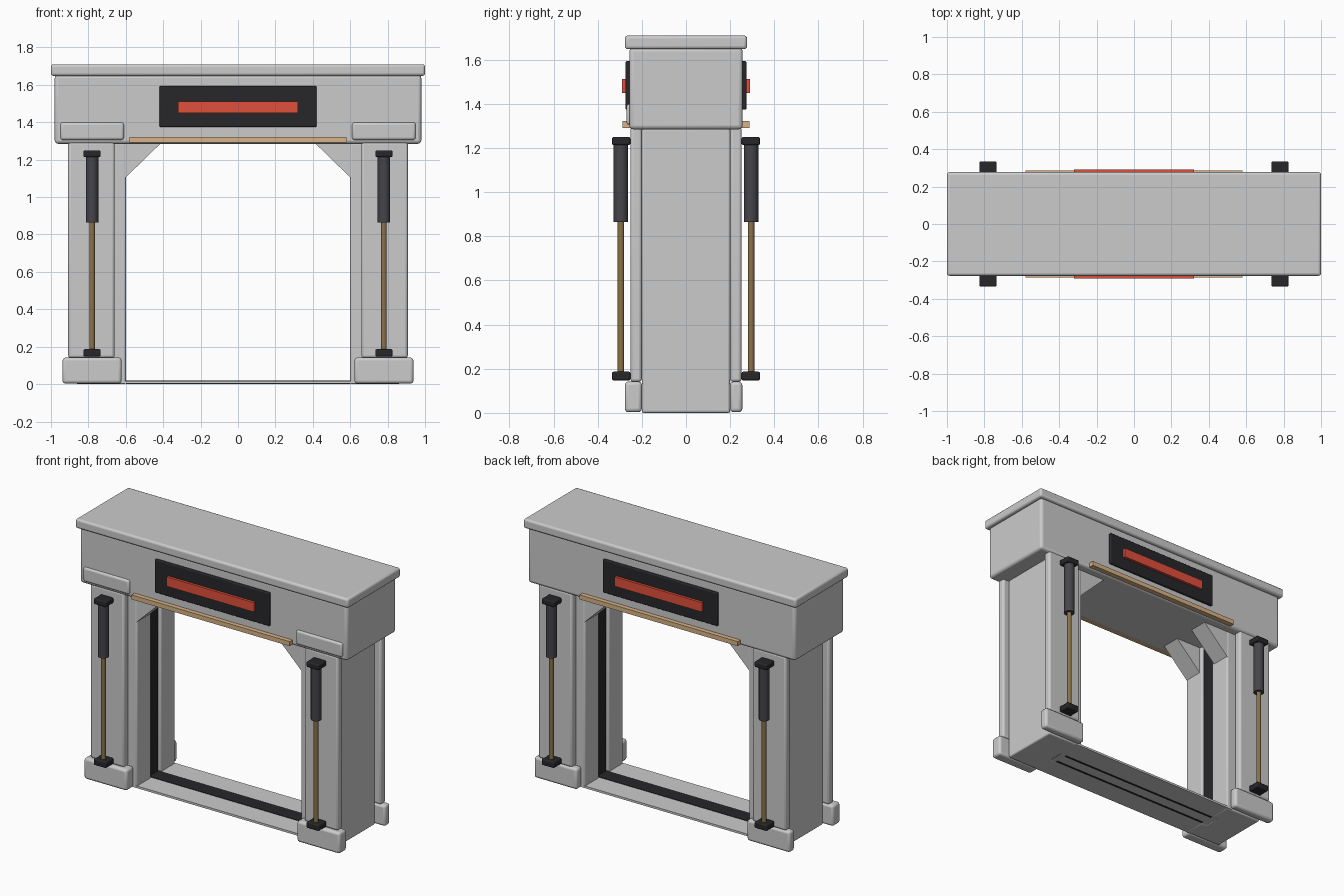
import bpy, bmesh
from mathutils import Matrix

if "Cube" in bpy.data.objects:
    bpy.data.objects.remove(bpy.data.objects["Cube"])


def material(name, rgb):
    m = bpy.data.materials.new(name)
    m.diffuse_color = (*rgb, 1)
    m.use_nodes = True
    m.node_tree.nodes["Principled BSDF"].inputs["Base Color"].default_value = m.diffuse_color
    return m


BLACK = material("black", (0.02, 0.02, 0.023))
DARK = material("dark_metal", (0.06, 0.06, 0.07))
RED = material("red_glow", (0.75, 0.08, 0.045))
BRASS = material("brass", (0.25, 0.17, 0.065))
WOOD = material("tan_strip", (0.68, 0.45, 0.24))


def finish(name, bm, mat=None, bevel=0.0):
    bmesh.ops.recalc_face_normals(bm, faces=bm.faces)
    me = bpy.data.meshes.new(name)
    bm.to_mesh(me)
    bm.free()
    ob = bpy.data.objects.new(name, me)
    bpy.context.collection.objects.link(ob)
    if mat:
        me.materials.append(mat)
    if bevel:
        b = ob.modifiers.new("bevel", "BEVEL")
        b.width, b.segments, b.limit_method = bevel, 3, "ANGLE"
    bpy.context.view_layer.objects.active = ob
    ob.select_set(True)
    bpy.ops.object.shade_smooth_by_angle()
    ob.select_set(False)
    return ob


def box(name, x, y, z, mat=None, bevel=0.0):
    """Box from (min, max) pairs on each axis."""
    bm = bmesh.new()
    bmesh.ops.create_cube(bm, size=1)
    for v in bm.verts:
        v.co = [(a + b) / 2 + c * abs(b - a) for c, (a, b) in zip(v.co, (x, y, z))]
    return finish(name, bm, mat, bevel)


def rod(name, x, y, z, r, mat):
    bm = bmesh.new()
    bmesh.ops.create_cone(bm, cap_ends=True, segments=24, radius1=r, radius2=r,
                          depth=z[1] - z[0],
                          matrix=Matrix.Translation((x, y, sum(z) / 2)))
    return finish(name, bm, mat)


def prism(name, pts, offset, bevel=0.0):
    bm = bmesh.new()
    f = bm.faces.new([bm.verts.new(p) for p in pts])
    ext = bmesh.ops.extrude_face_region(bm, geom=[f])
    bmesh.ops.translate(bm, vec=offset,
                        verts=[v for v in ext["geom"] if isinstance(v, bmesh.types.BMVert)])
    return finish(name, bm, None, bevel)


# header and top slab
box("header", (-0.98, 0.98), (-0.257, 0.257), (1.285, 1.655), bevel=0.018)
box("top_slab", (-1, 1), (-0.277, 0.277), (1.648, 1.71), bevel=0.014)

# floor sill with dark track
box("sill", (-0.64, 0.64), (-0.2, 0.2), (0.002, 0.016))
box("sill_track", (-0.62, 0.62), (-0.05, 0.05), (0.004, 0.019), BLACK)

for s, side in ((-1, "left"), (1, "right")):
    # jamb post with a vertical slot facing the opening
    outline = [(0.865, -0.2), (0.865, 0.2), (0.6, 0.2), (0.6, 0.05),
               (0.64, 0.05), (0.64, -0.05), (0.6, -0.05), (0.6, -0.2)]
    prism(side + "_post", [(s * x, y, 0) for x, y in outline], (0, 0, 1.29), 0.01)
    box(side + "_slot_track", (s * 0.62, s * 0.65), (-0.05, 0.05), (0.004, 1.288), BLACK)
    # block above the front pilaster
    box(side + "_capital", (s * 0.61, s * 0.95), (-0.27, -0.2), (1.305, 1.4), bevel=0.014)

    for f, face in ((-1, "front"), (1, "back")):
        tag = side + "_" + face
        # pilaster and plinth
        box(tag + "_pilaster", (s * 0.66, s * 0.908), (f * 0.2, f * 0.252), (0.14, 1.295), bevel=0.014)
        depth = 0.277 if f < 0 else 0.255
        box(tag + "_plinth", (s * 0.623, s * 0.938), (f * 0.2, f * depth), (0.003, 0.142), bevel=0.016)
        # corner gusset
        tri = [(0.605, 1.29), (0.41, 1.29), (0.605, 1.1)]
        prism(tag + "_gusset", [(s * x, f * 0.07, z) for x, z in tri], (0, f * 0.128, 0))
        # piston
        px, py = s * 0.78, f * 0.295
        rod(tag + "_piston_rod", px, py, (0.16, 0.9), 0.015, BRASS)
        rod(tag + "_piston_cylinder", px, py, (0.865, 1.23), 0.033, DARK)
        for part, z in (("top", (1.213, 1.25)), ("bottom", (0.147, 0.187))):
            box(tag + "_piston_" + part + "_mount", (px - 0.046, px + 0.046),
                (f * 0.252, f * 0.335), z, BLACK, 0.008)

for f, face in ((-1, "front"), (1, "back")):
    # display panel, light bar and lintel strip
    box(face + "_panel", (-0.42, 0.42), (f * 0.25, f * 0.274), (1.375, 1.594), BLACK, 0.006)
    box(face + "_light_bar", (-0.32, 0.32), (f * 0.26, f * 0.291), (1.45, 1.512), RED)
    box(face + "_lintel_strip", (-0.58, 0.58), (f * 0.25, f * 0.287), (1.292, 1.322), WOOD)
    # thin track edges under the sill
    box(face + "_under_track", (-0.6, 0.6), (f * 0.036, f * 0.05), (0, 0.01), BLACK)
